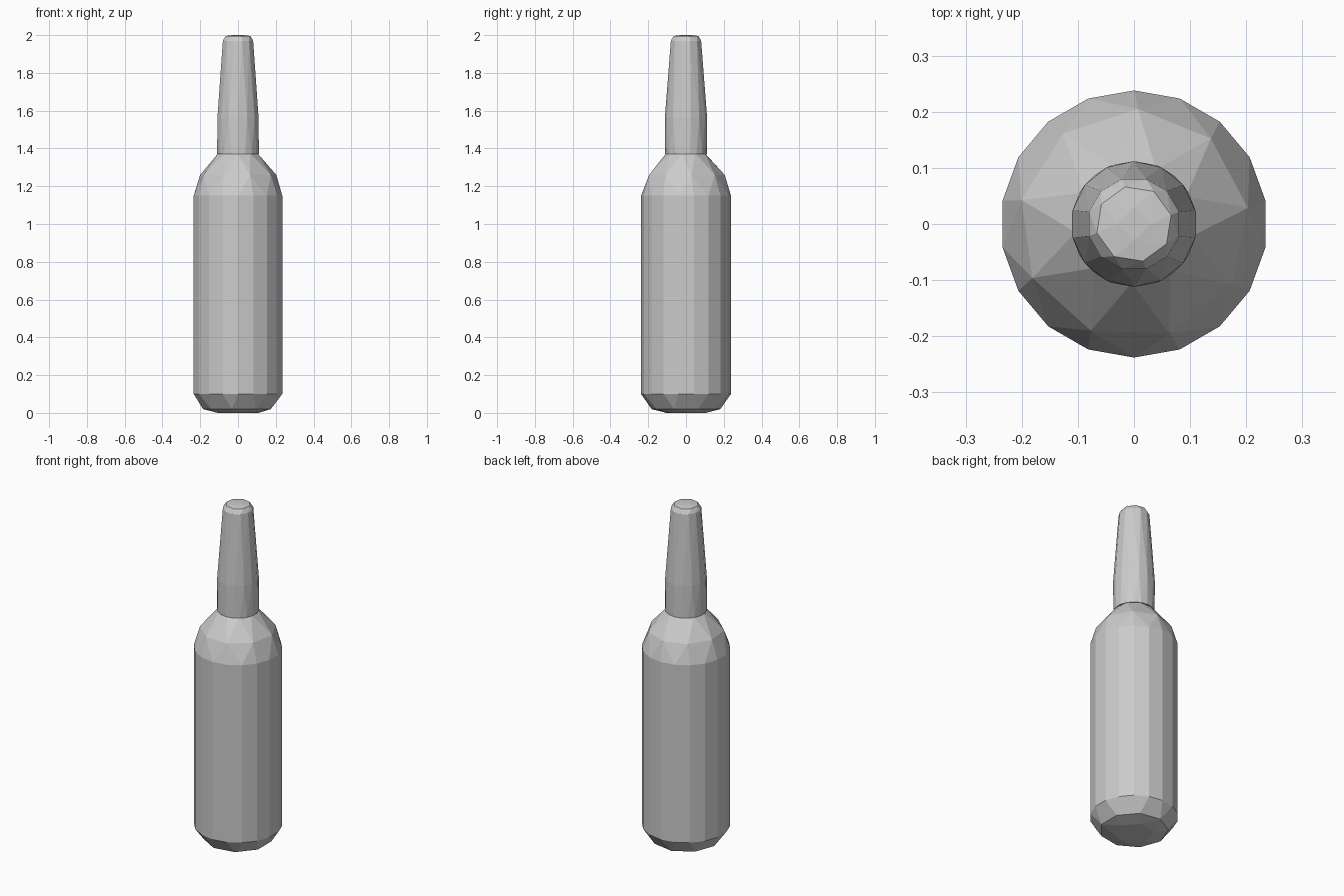
import bpy, bmesh
from math import cos, sin, pi

cube = bpy.data.objects.get("Cube")
if cube:
    bpy.data.objects.remove(cube, do_unlink=True)

grey = bpy.data.materials.new("plain grey")
grey.use_nodes = True
colour = (0.6, 0.6, 0.6, 1)
grey.diffuse_color = colour
grey.node_tree.nodes["Principled BSDF"].inputs["Base Color"].default_value = colour


def faceted_shell(name, rings):
    """Wrap flat facets around rings of (radius, height, sides, turn in steps)."""
    bm = bmesh.new()
    for radius, height, sides, turn in rings:
        for i in range(sides):
            a = 2 * pi * (i + turn) / sides
            bm.verts.new((radius * cos(a), radius * sin(a), height))
    hull = bmesh.ops.convex_hull(bm, input=bm.verts)
    loose = {v for v in hull["geom_interior"] + hull["geom_unused"]
             if isinstance(v, bmesh.types.BMVert) and not v.link_faces}
    bmesh.ops.delete(bm, geom=list(loose), context="VERTS")
    bmesh.ops.recalc_face_normals(bm, faces=bm.faces)
    mesh = bpy.data.meshes.new(name)
    bm.to_mesh(mesh)
    bm.free()
    mesh.materials.append(grey)
    obj = bpy.data.objects.new(name, mesh)
    bpy.context.collection.objects.link(obj)
    return obj


# Body: rounded foot, straight sides and coarse sloping shoulder
faceted_shell("bottle_body", [
    (0.11, 0.0, 6, 0.2),
    (0.185, 0.02, 9, 0.5),
    (0.238, 0.10, 18, 0.5),
    (0.238, 1.15, 18, 0.5),
    (0.205, 1.26, 9, 0.2),
    (0.105, 1.375, 9, 0.7),
    (0.07, 1.40, 6, 0.0),
])

# Neck: straight collar, then a taper to a rounded mouth
faceted_shell("bottle_neck", [
    (0.112, 1.37, 18, 0.5),
    (0.112, 1.56, 14, 0.5),
    (0.083, 1.97, 12, 0.5),
    (0.068, 1.995, 8, 0.3),
    (0.03, 2.0, 4, 0.0),
])
